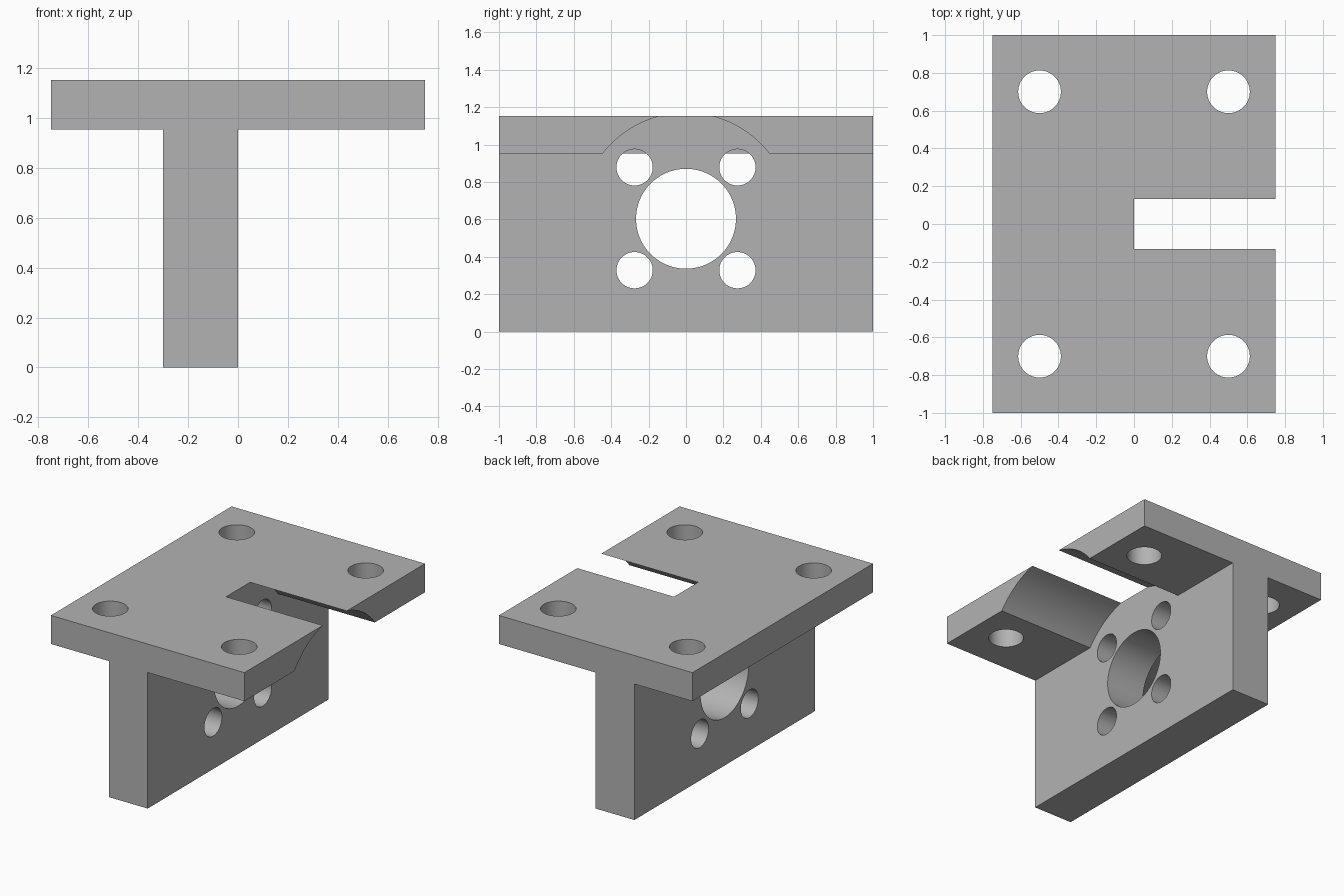
import bpy
import bmesh
from math import cos, sin, tau

cube = bpy.data.objects.get("Cube")
if cube:
    bpy.data.objects.remove(cube, do_unlink=True)

TOP, UNDER = 1.153, 0.953      # plate faces
WALL_BACK, WALL_FRONT = -0.3, 0.0
BORE_Z = 0.603                 # shared axis height of bore and groove

grey = bpy.data.materials.new("plain grey")
grey.use_nodes = True
grey.diffuse_color = (0.45, 0.45, 0.45, 1)
grey.node_tree.nodes["Principled BSDF"].inputs["Base Color"].default_value = (0.45, 0.45, 0.45, 1)


def prism(name, outline, axis, start, end):
    """Extrude a 2D outline along axis 0 (x), 1 (y) or 2 (z)."""
    bm = bmesh.new()

    def ring(d):
        verts = []
        for point in outline:
            co = list(point)
            co.insert(axis, d)
            verts.append(bm.verts.new(co))
        return verts

    a, b = ring(start), ring(end)
    bm.faces.new(a)
    bm.faces.new(b)
    for i in range(len(a)):
        j = (i + 1) % len(a)
        bm.faces.new((a[i], a[j], b[j], b[i]))
    bmesh.ops.recalc_face_normals(bm, faces=bm.faces)
    mesh = bpy.data.meshes.new(name)
    bm.to_mesh(mesh)
    bm.free()
    mesh.materials.append(grey)
    obj = bpy.data.objects.new(name, mesh)
    bpy.context.collection.objects.link(obj)
    return obj


def circle(u, v, r, n=64):
    return [(u + r * cos(tau * (i + 0.5) / n), v + r * sin(tau * (i + 0.5) / n)) for i in range(n)]


# T-shaped body: top plate and hanging wall
bracket = prism("mounting_bracket", [
    (-0.75, TOP), (-0.75, UNDER), (WALL_BACK, UNDER), (WALL_BACK, 0),
    (WALL_FRONT, 0), (WALL_FRONT, UNDER), (0.75, UNDER), (0.75, TOP)], 1, -1, 1)

# Round clearance that breaks through the plate as a slot
cutters = [prism("clearance_cutter", circle(0, BORE_Z, 0.566, 128), 0, WALL_FRONT, 1)]

# Central bore through the wall
cutters.append(prism("bore_cutter", circle(0, BORE_Z, 0.267, 96), 0, -0.9, 0.2))

# Four small wall holes and four plate holes
for sx in (-1, 1):
    for sy in (-1, 1):
        cutters.append(prism("wall_hole_cutter",
                             circle(sx * 0.275, BORE_Z + sy * 0.275, 0.097), 0, WALL_BACK, 0.2))
        cutters.append(prism("plate_hole_cutter",
                             circle(sx * 0.5, sy * 0.7, 0.113), 2, 0.8, 1.4))

bpy.ops.object.select_all(action="DESELECT")
bpy.context.view_layer.objects.active = bracket
bracket.select_set(True)
for cutter in cutters:
    cut = bracket.modifiers.new("cut", "BOOLEAN")
    cut.operation = "DIFFERENCE"
    cut.solver = "EXACT"
    cut.object = cutter
    bpy.ops.object.modifier_apply(modifier=cut.name)
    bpy.data.objects.remove(cutter, do_unlink=True)

bpy.ops.object.shade_smooth_by_angle(angle=0.5)
